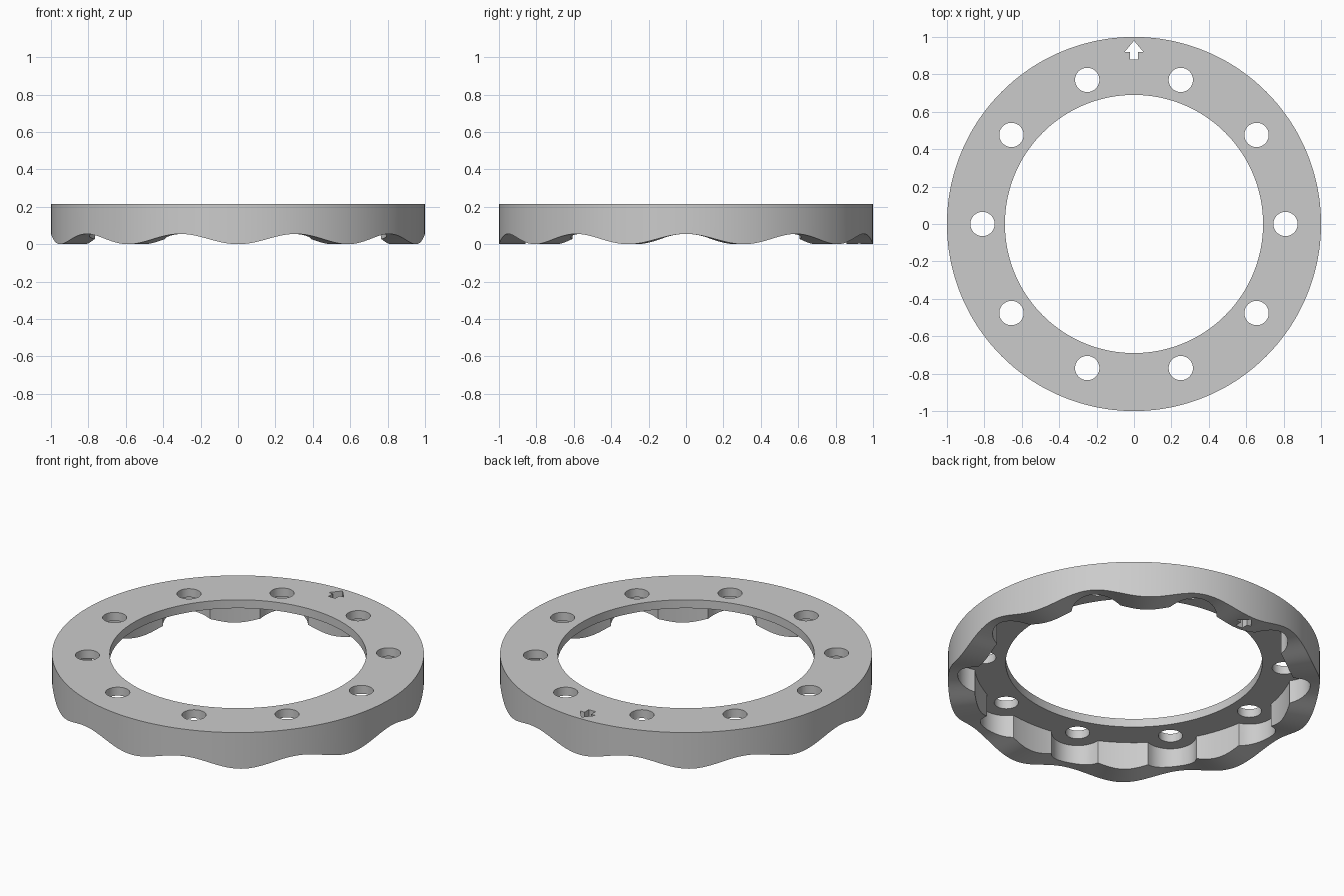
import bpy, bmesh
from math import sin, cos, pi, radians, degrees, sqrt
from mathutils import Matrix

if "Cube" in bpy.data.objects:
    bpy.data.objects.remove(bpy.data.objects["Cube"])

STEPS = 360
LOBES = 10
PITCH = 2 * pi / LOBES
TOP, FLOOR, WAVE = 0.215, 0.165, 0.055
INNER, OUTER, LAND = 0.69, 1.0, 0.86
HOLE_RING, HOLE_R, POCKET_R = 0.81, 0.065, 0.14

grey = bpy.data.materials.new("neutral grey")
grey.use_nodes = True
colour = (0.6, 0.6, 0.6, 1)
grey.diffuse_color = colour
grey.node_tree.nodes["Principled BSDF"].inputs["Base Color"].default_value = colour


def make_object(name, bm):
    bmesh.ops.recalc_face_normals(bm, faces=bm.faces)
    mesh = bpy.data.meshes.new(name)
    bm.to_mesh(mesh)
    bm.free()
    mesh.materials.append(grey)
    obj = bpy.data.objects.new(name, mesh)
    bpy.context.collection.objects.link(obj)
    return obj


def section(angle):
    """Closed radius/height section; holes sit at multiples of PITCH."""
    phi = (angle + PITCH / 2) % PITCH - PITCH / 2
    wall = LAND
    if abs(phi) <= PITCH / 4 + 1e-6:
        wall = HOLE_RING * cos(phi) + sqrt(POCKET_R ** 2 - (HOLE_RING * sin(phi)) ** 2)
    low = WAVE * (0.5 + 0.5 * cos(LOBES * angle))
    return [(INNER, TOP), (OUTER, TOP), (OUTER, low),
            (wall, low), (wall, FLOOR), (INNER, FLOOR)]


# Ring body: wavy skirt, scalloped inner wall and thin top flange
bm = bmesh.new()
loops = []
for i in range(STEPS):
    a = 2 * pi * i / STEPS
    loops.append([bm.verts.new((r * cos(a), r * sin(a), z)) for r, z in section(a)])
for i, loop in enumerate(loops):
    after = loops[(i + 1) % STEPS]
    for j in range(len(loop)):
        k = (j + 1) % len(loop)
        bm.faces.new((loop[j], after[j], after[k], loop[k]))
ring = make_object("scalloped_ring", bm)

# Cutter for the bolt holes and the arrow opening
bm = bmesh.new()
for i in range(LOBES):
    a = i * PITCH
    place = Matrix.Translation((HOLE_RING * cos(a), HOLE_RING * sin(a), TOP))
    bmesh.ops.create_cone(bm, cap_ends=True, segments=48, radius1=HOLE_R,
                          radius2=HOLE_R, depth=0.2, matrix=place)
half = [(0.022, 0.88), (0.022, 0.92), (0.05, 0.92), (0, 0.98)]
outline = half + [(-x, y) for x, y in reversed(half[:-1])]
face = bm.faces.new([bm.verts.new((x, y, -0.1)) for x, y in outline])
extruded = bmesh.ops.extrude_face_region(bm, geom=[face])["geom"]
bmesh.ops.translate(bm, vec=(0, 0, 0.5),
                    verts=[v for v in extruded if isinstance(v, bmesh.types.BMVert)])
cutter = make_object("opening_cutter", bm)
cutter.hide_render = True

# Cut the openings and finish the shading
cut = ring.modifiers.new("openings", "BOOLEAN")
cut.operation = "DIFFERENCE"
cut.solver = "EXACT"
cut.object = cutter
bpy.ops.object.select_all(action="DESELECT")
ring.select_set(True)
bpy.context.view_layer.objects.active = ring
bpy.ops.object.modifier_apply(modifier=cut.name)
bpy.data.objects.remove(cutter)
bpy.ops.object.shade_smooth_by_angle(angle=radians(20))
